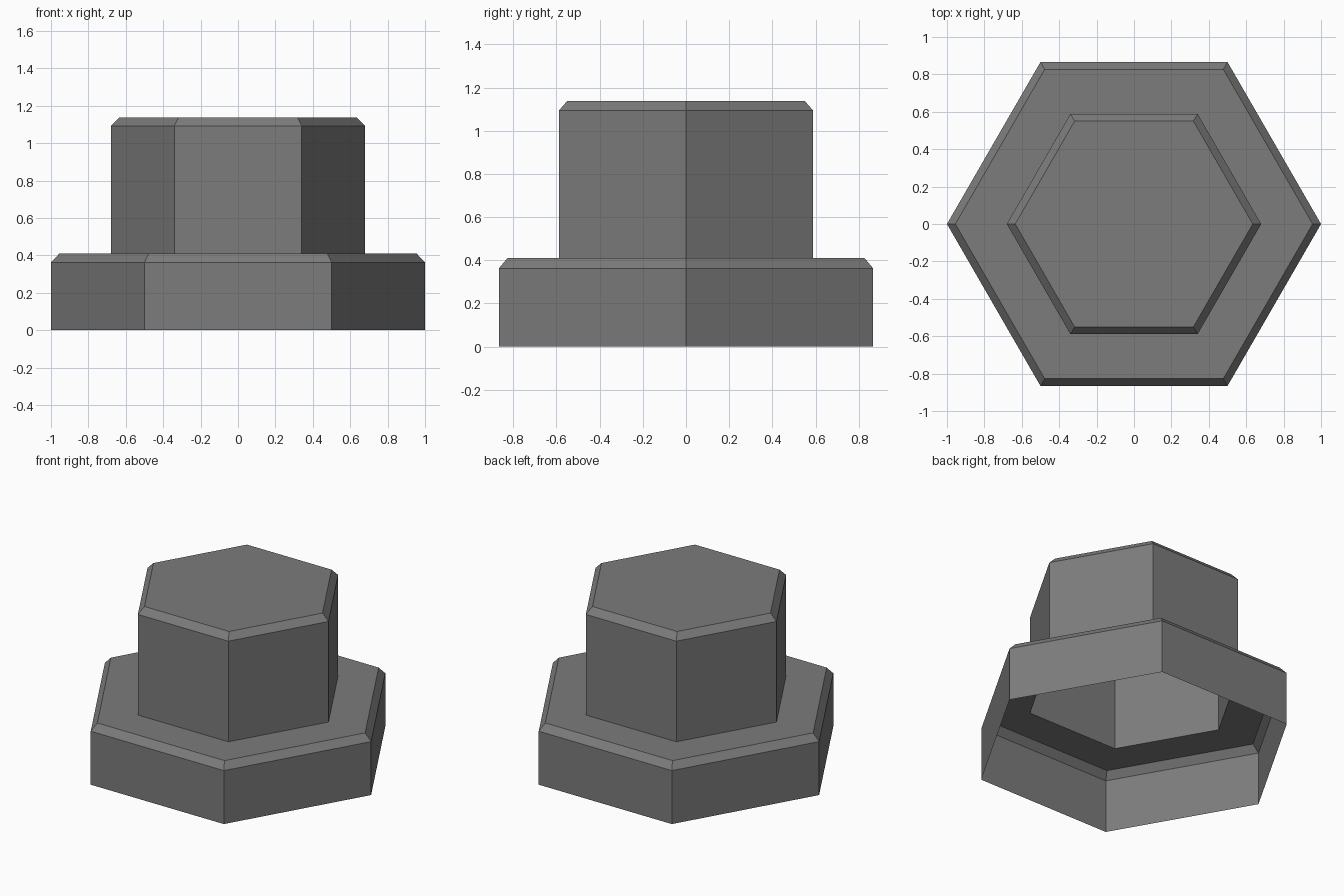
import bpy, bmesh, math

if "Cube" in bpy.data.objects:
    bpy.data.objects.remove(bpy.data.objects["Cube"])

SIDES = 6

grey = bpy.data.materials.new("dark grey")
grey.diffuse_color = (0.2, 0.2, 0.2, 1)
grey.use_nodes = True
grey.node_tree.nodes["Principled BSDF"].inputs["Base Color"].default_value = grey.diffuse_color


def hex_shell(name, profile, cap=False):
    """Sweep (radius, height) rings into an open-bottomed hexagonal shell."""
    bm = bmesh.new()
    rings = []
    for r, z in profile:
        rings.append([bm.verts.new((r * math.cos(math.tau * i / SIDES),
                                    r * math.sin(math.tau * i / SIDES), z))
                      for i in range(SIDES)])
    for low, high in zip(rings, rings[1:]):
        for i in range(SIDES):
            j = (i + 1) % SIDES
            bm.faces.new((low[i], low[j], high[j], high[i]))
    if cap:
        bm.faces.new(rings[-1])
    mesh = bpy.data.meshes.new(name)
    bm.to_mesh(mesh)
    bm.free()
    mesh.materials.append(grey)
    obj = bpy.data.objects.new(name, mesh)
    bpy.context.collection.objects.link(obj)
    return obj


# Wide chamfered flange, hollow underneath, with a hexagonal opening on top
hex_shell("base_flange", [(1, 0), (1, 0.363), (0.955, 0.41), (0.68, 0.41)])

# Narrow chamfered head, hollow and closed at the top
hex_shell("upper_head", [(0.68, 0.41), (0.68, 1.093), (0.635, 1.138)], cap=True)
